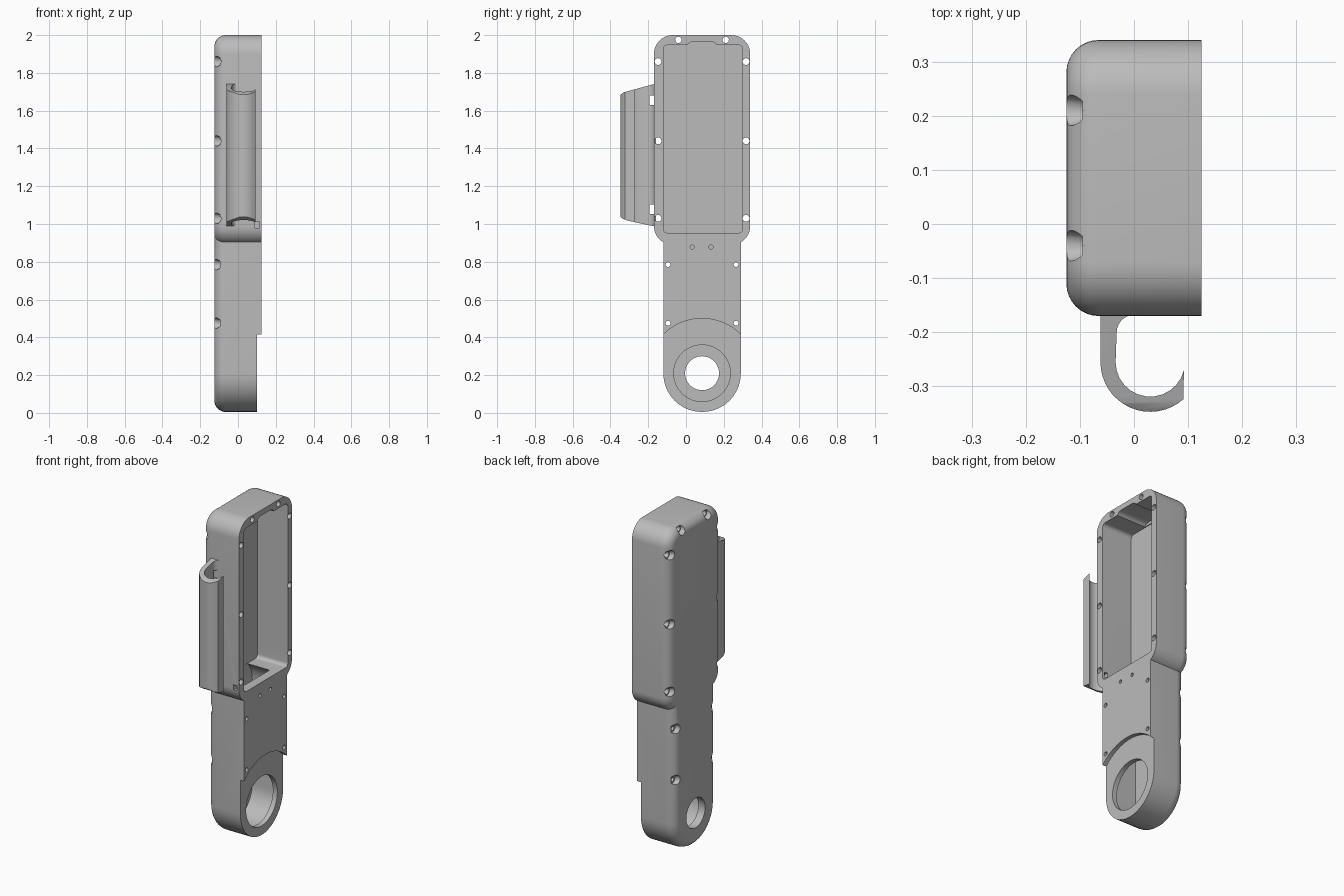
import bpy
import bmesh
from math import sin, cos, pi, radians

if "Cube" in bpy.data.objects:
    bpy.data.objects.remove(bpy.data.objects["Cube"], do_unlink=True)

grey = bpy.data.materials.new("plain grey")
grey.use_nodes = True
grey.diffuse_color = (0.5, 0.5, 0.5, 1)
grey.node_tree.nodes["Principled BSDF"].inputs["Base Color"].default_value = (0.5, 0.5, 0.5, 1)


def arc(cx, cy, r, start, end, steps=10):
    angles = [radians(start + (end - start) * i / steps) for i in range(steps + 1)]
    return [(cx + r * cos(a), cy + r * sin(a)) for a in angles]


def rounded(y0, y1, z0, z1, r, inset=0):
    """Rounded rectangle outline, optionally shrunk by inset."""
    pts, q = [], max(r - inset, 0.002)
    for cy, cz, a in ((y1 - r, z1 - r, 0), (y0 + r, z1 - r, 90),
                      (y0 + r, z0 + r, 180), (y1 - r, z0 + r, 270)):
        pts += arc(cy, cz, q, a, a + 90)
    return pts


def circle(cy, cz, r, steps=32):
    return arc(cy, cz, r, 0, 360, steps)[:-1]


def loft(name, rings):
    """Skin a stack of equal-sized 3D outlines and cap both ends."""
    bm = bmesh.new()
    rows = [[bm.verts.new(p) for p in ring] for ring in rings]
    n = len(rows[0])
    for a, b in zip(rows, rows[1:]):
        for i in range(n):
            j = (i + 1) % n
            bm.faces.new((a[i], a[j], b[j], b[i]))
    bm.faces.new(rows[0][::-1])
    bm.faces.new(rows[-1])
    bmesh.ops.recalc_face_normals(bm, faces=bm.faces)
    mesh = bpy.data.meshes.new(name)
    bm.to_mesh(mesh)
    bm.free()
    ob = bpy.data.objects.new(name, mesh)
    mesh.materials.append(grey)
    bpy.context.collection.objects.link(ob)
    return ob


def along_x(outline, x):
    return [(x, y, z) for y, z in outline]


def prism(name, outline, x0, x1, end_outline=None):
    return loft(name, [along_x(outline, x0), along_x(end_outline or outline, x1)])


def shell(name, y0, y1, z0, z1, r, fillet=0.06):
    """Solid with a rounded edge on its back side."""
    rings = []
    for i in range(9):
        t = pi / 2 * (1 - i / 8)
        ring = rounded(y0, y1, z0, z1, r, fillet * (1 - cos(t)))
        rings.append(along_x(ring, -0.125 + fillet * (1 - sin(t))))
    rings.append(along_x(rounded(y0, y1, z0, z1, r), 0.125))
    return loft(name, rings)


def boolean(target, tool, operation="DIFFERENCE"):
    mod = target.modifiers.new("cut", "BOOLEAN")
    mod.operation, mod.solver, mod.object = operation, "EXACT", tool
    bpy.context.view_layer.objects.active = target
    bpy.ops.object.modifier_apply(modifier=mod.name)
    bpy.data.objects.remove(tool, do_unlink=True)


def smooth(ob):
    bpy.ops.object.select_all(action="DESELECT")
    ob.select_set(True)
    bpy.context.view_layer.objects.active = ob
    bpy.ops.object.shade_smooth_by_angle(angle=radians(30))


# Housing: wide upper case joined to a round-ended arm
body = shell("housing", -0.17, 0.34, 0.89, 2.0, 0.1)
boolean(body, shell("arm", -0.12, 0.29, 0.005, 1.3, 0.204), "UNION")

# Open compartment, its raised top middle, and the hollow inside the arm
boolean(body, prism("pocket", rounded(-0.12, 0.3, 0.953, 1.947, 0.022), -0.08, 0.2))
boolean(body, prism("pocket_top", rounded(0, 0.17, 1.8, 1.966, 0.04), -0.075, 0.21))
boolean(body, prism("arm_hollow", rounded(-0.08, 0.25, 0.045, 1.0, 0.16), -0.079, 0.07))

# Stepped round seat, wide bore and rear hole at the arm's end
boolean(body, prism("seat", circle(0.085, 0.21, 0.29, 64), 0.1, 0.22))
boolean(body, prism("bore", circle(0.085, 0.21, 0.15, 48), 0, 0.23))
boolean(body, prism("rear_hole", circle(0.085, 0.21, 0.09, 40), -0.2, 0.01))

# Screw holes with tapered head recesses on the back
screws = [(y, z, 0.018) for y in (-0.148, 0.318) for z in (1.03, 1.44, 1.86)]
screws += [(y, 1.975, 0.017) for y in (-0.04, 0.21)]
screws += [(y, z, 0.013) for y in (-0.095, 0.265) for z in (0.475, 0.785)]
for y, z, r in screws:
    boolean(body, prism("screw_hole", circle(y, z, r, 16), -0.2, 0.2))
    boolean(body, prism("screw_head", circle(y, z, 0.032, 20), -0.13, -0.095,
                        circle(y, z, 0.024, 20)))

# Small pin holes in the arm plate and a port in the front wall
for y in (0.033, 0.132):
    boolean(body, prism("pin_hole", circle(y, 0.878, 0.011, 14), 0.05, 0.2))
boolean(body, prism("port", rounded(-0.2, -0.1, 0.98, 1.012, 0.004), 0.09, 0.113))
smooth(body)

# Hooked clip on the front wall
hook = [(-0.062, -0.16)] + arc(0.03, -0.255, 0.092, 180, 312, 16)
hook += arc(0.03, -0.255, 0.064, 346, 180, 12)
hook += arc(0, -0.2, 0.032, 180, 90, 6) + [(0, -0.16)]
clip = loft("front_clip", [[(x, y, z) for x, y in hook] for z in (0.9, 1.8)])

# Slanted ends of the clip
side = [(-0.15, 1.745), (-0.18, 1.738), (-0.33, 1.697), (-0.36, 1.675),
        (-0.36, 1.05), (-0.335, 1.028), (-0.31, 1.018), (-0.18, 0.99), (-0.15, 0.985)]
boolean(clip, prism("clip_side", side, -0.3, 0.3), "INTERSECT")

# Slots at the clip's root
for z in (1.053, 1.63):
    boolean(clip, prism("slot", rounded(-0.192, -0.155, z, z + 0.05, 0.002), -0.1, 0.1))
smooth(clip)
